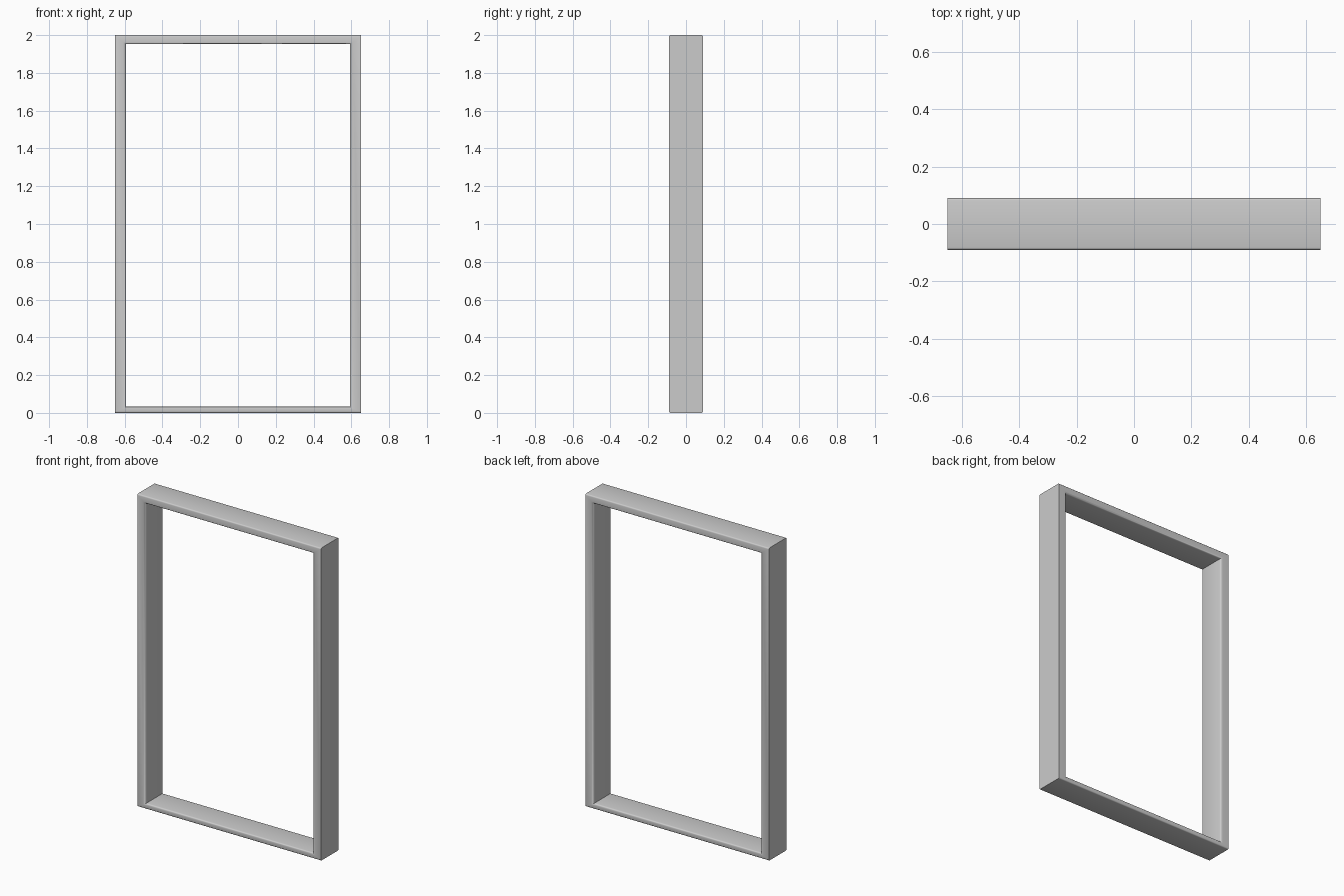
import bpy, bmesh, math

if "Cube" in bpy.data.objects:
    bpy.data.objects.remove(bpy.data.objects["Cube"])

bm = bmesh.new()


def ring(hx, lo, hi, y):
    # one rectangular loop of the frame
    return [bm.verts.new(p) for p in ((-hx, y, lo), (hx, y, lo), (hx, y, hi), (-hx, y, hi))]


HX, H, D = 0.65, 2.0, 0.09           # half width, height, half depth
IX, ILO, IHI = 0.592, 0.033, 1.952   # clear opening
SEG = 3


def half_profile():
    # front half of the cross-section, outside to inside, with rounded edges
    pts = []
    for i in range(SEG + 1):
        a = math.pi / 2 * i / SEG
        r = 0.008 * (1 - math.cos(a))
        pts.append((HX, r, H - r, -(D - 0.008 + 0.008 * math.sin(a))))
    for i in range(SEG + 1):
        a = math.pi / 2 * i / SEG
        k = 1 - math.sin(a)
        pts.append((IX + 0.015 * k, ILO - 0.010 * k, IHI + 0.010 * k,
                    -(D - 0.013 + 0.013 * math.cos(a))))
    return pts


front = half_profile()
back = [(x, lo, hi, -y) for x, lo, hi, y in reversed(front)]
rings = [ring(*p) for p in front + back]

# Skin neighbouring loops into a closed frame
for i, a in enumerate(rings):
    b = rings[(i + 1) % len(rings)]
    for j in range(4):
        k = (j + 1) % 4
        bm.faces.new((a[j], a[k], b[k], b[j]))
bmesh.ops.recalc_face_normals(bm, faces=bm.faces)

mesh = bpy.data.meshes.new("door_frame")
bm.to_mesh(mesh)
bm.free()
obj = bpy.data.objects.new("door_frame", mesh)
bpy.context.collection.objects.link(obj)
bpy.context.view_layer.objects.active = obj
obj.select_set(True)
bpy.ops.object.shade_smooth_by_angle(angle=math.radians(35))
